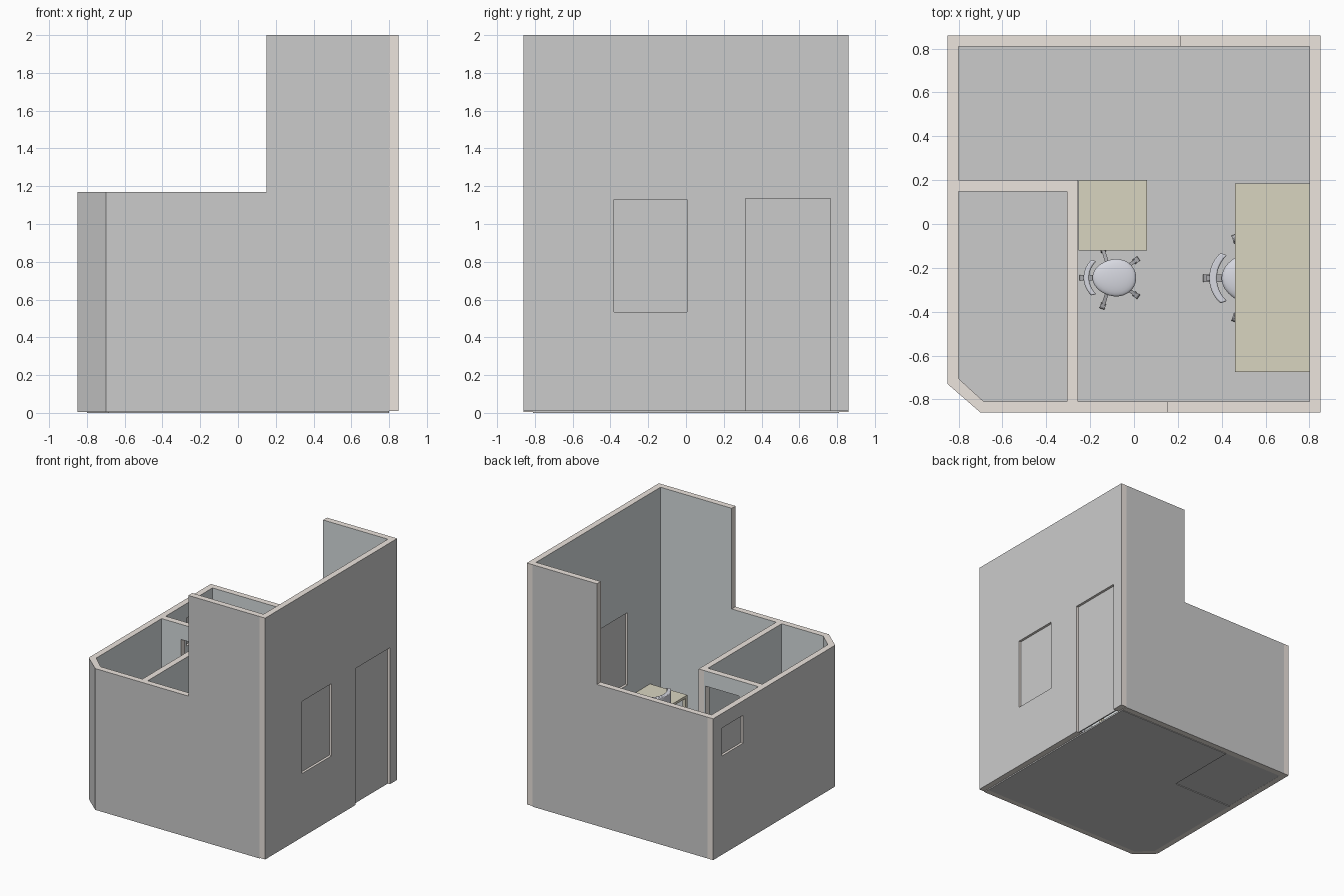
import bpy, bmesh, math
from mathutils import Vector, Matrix

if "Cube" in bpy.data.objects:
    bpy.data.objects.remove(bpy.data.objects["Cube"])


def material(name, r, g, b):
    m = bpy.data.materials.new(name)
    m.diffuse_color = (r, g, b, 1)
    m.use_nodes = True
    m.node_tree.nodes["Principled BSDF"].inputs["Base Color"].default_value = m.diffuse_color
    return m


CORE = material("wall_core", 0.84, 0.78, 0.73)
PAINT = material("outer_paint", 0.7, 0.7, 0.7)
INNER = material("inner_paint", 0.68, 0.72, 0.73)
WOOD = material("table_top", 0.69, 0.66, 0.53)
FABRIC = material("chair_fabric", 0.68, 0.69, 0.75)
FRAME = material("chair_frame", 0.4, 0.4, 0.42)


def finish(name, bm, mat=None):
    bmesh.ops.recalc_face_normals(bm, faces=bm.faces)
    me = bpy.data.meshes.new(name)
    bm.to_mesh(me)
    bm.free()
    ob = bpy.data.objects.new(name, me)
    bpy.context.collection.objects.link(ob)
    if mat:
        me.materials.append(mat)
    return ob


def prism(name, pts, axis, lo, hi, mat=None):
    """Extrude a 2D outline along an axis (y: points are x,z; z: points are x,y)."""
    bm = bmesh.new()
    put = (lambda a, b: (a, lo, b)) if axis == 1 else (lambda a, b: (a, b, lo))
    f = bm.faces.new([bm.verts.new(put(*p)) for p in pts])
    r = bmesh.ops.extrude_face_region(bm, geom=[f])
    move = Vector((0, 0, 0))
    move[axis] = hi - lo
    bmesh.ops.translate(bm, vec=move, verts=[v for v in r["geom"] if isinstance(v, bmesh.types.BMVert)])
    return finish(name, bm, mat)


def box(name, x0, x1, y0, y1, z0, z1, mat=None):
    return prism(name, [(x0, y0), (x1, y0), (x1, y1), (x0, y1)], 2, z0, z1, mat)


def activate(ob):
    bpy.ops.object.select_all(action='DESELECT')
    ob.select_set(True)
    bpy.context.view_layer.objects.active = ob


def cut(ob, *b):
    c = box("cutter", *b)
    c.hide_render = True
    m = ob.modifiers.new("opening", 'BOOLEAN')
    m.operation, m.solver, m.object = 'DIFFERENCE', 'EXACT', c
    activate(ob)
    bpy.ops.object.modifier_apply(modifier="opening")
    bpy.data.objects.remove(c)


def paint(ob, normal, inside=False):
    """Broad faces get paint, edges and reveals show the wall core."""
    me = ob.data
    for m in (CORE, PAINT, INNER):
        me.materials.append(m)
    n = Vector(normal).normalized()
    for p in me.polygons:
        if abs(p.normal.dot(n)) > 0.9:
            p.material_index = 2 if inside or p.normal.dot(p.center) < 0 else 1


# floors
box("main_floor", -0.255, 0.80, -0.81, 0.81, 0, 0.012)
box("back_room_floor", -0.80, -0.255, 0.20, 0.81, 0.006, 0.014)
prism("front_room_floor", [(-0.80, -0.705), (-0.685, -0.81), (-0.255, -0.81), (-0.255, 0.2), (-0.80, 0.2)],
      2, 0, 0.012)

# outer walls
LOW, TOP, Z0 = 1.17, 2.0, 0.005
right = box("right_wall", 0.80, 0.85, -0.86, 0.86, 0.01, TOP)
cut(right, 0.7, 0.95, -0.38, 0.005, 0.535, 1.13)
cut(right, 0.7, 0.95, 0.315, 0.765, -0.1, 1.135)
paint(right, (1, 0, 0))
for name, x0, step, y in (("front_wall", -0.70, 0.15, -0.86), ("back_wall", -0.80, 0.21, 0.81)):
    w = prism(name, [(x0, Z0), (0.80, Z0), (0.80, TOP), (step, TOP), (step, LOW), (x0, LOW)], 1, y, y + 0.05)
    paint(w, (0, 1, 0))
left = prism("left_wall", [(-0.85, -0.73), (-0.80, -0.705), (-0.80, 0.86), (-0.85, 0.86)], 2, Z0, LOW)
cut(left, -0.95, -0.7, 0.47, 0.743, 0.82, 1.05)
paint(left, (1, 0, 0))
corner = prism("corner_wall", [(-0.85, -0.73), (-0.70, -0.86), (-0.685, -0.81), (-0.80, -0.705)], 2, Z0, LOW)
paint(corner, (0.13, 0.15, 0))

# inner walls of the small room
side = box("inner_side_wall", -0.305, -0.255, -0.81, 0.20, 0.012, LOW)
paint(side, (1, 0, 0), True)
inner = box("inner_back_wall", -0.80, -0.305, 0.148, 0.20, 0.012, LOW)
cut(inner, -0.625, -0.318, 0.1, 0.3, -0.1, 1.045)
paint(inner, (0, 1, 0), True)

# door leaf and window panes, set back in the wall
box("entrance_door", 0.82, 0.83, 0.315, 0.765, 0.01, 1.135)
box("right_window_pane", 0.82, 0.83, -0.38, 0.005, 0.535, 1.13)
box("left_window_pane", -0.83, -0.82, 0.47, 0.743, 0.82, 1.05)


def table(name, x0, x1, y0, y1, h):
    box(name + "_top", x0, x1, y0, y1, h - 0.02, h, WOOD)
    t = 0.025
    for i, x in enumerate((x0, x1 - t)):
        for j, y in enumerate((y0, y1 - t)):
            box(f"{name}_leg_{i}{j}", x, x + t, y, y + t, 0.012, h - 0.02, WOOD)


table("small_table", -0.253, 0.06, -0.12, 0.20, 0.43)
table("desk", 0.46, 0.80, -0.675, 0.185, 0.43)


def chair(name, cx, cy, s):
    parts = []
    # seat cushion, narrower towards the back
    bm = bmesh.new()
    bmesh.ops.create_uvsphere(bm, u_segments=28, v_segments=14, radius=1)
    for v in bm.verts:
        v.co = (0.01 + v.co.x * 0.1, v.co.y * (0.085 + 0.008 * v.co.x), 0.22 + v.co.z * 0.02)
    parts.append(finish(name + "_seat", bm, FABRIC))
    # curved backrest
    arc = [math.radians(180 + a) for a in range(-48, 49, 8)]
    pts = [(-0.02 + 0.11 * math.cos(a), 0.11 * math.sin(a)) for a in arc]
    pts += [(-0.005 + 0.1 * math.cos(a), 0.1 * math.sin(a)) for a in reversed(arc)]
    back = prism(name + "_back", pts, 2, 0.27, 0.45, FABRIC)
    bev = back.modifiers.new("round", 'BEVEL')
    bev.width, bev.segments = 0.006, 2
    parts.append(back)
    # back support and column
    parts.append(box(name + "_back_bar", -0.125, -0.112, -0.012, 0.012, 0.205, 0.36, FRAME))
    parts.append(box(name + "_seat_bar", -0.125, 0.0, -0.012, 0.012, 0.195, 0.207, FRAME))
    bm = bmesh.new()
    bmesh.ops.create_cone(bm, cap_ends=True, segments=16, radius1=0.016, radius2=0.012, depth=0.165,
                          matrix=Matrix.Translation((0, 0, 0.118)))
    parts.append(finish(name + "_column", bm, FRAME))
    # five-star base with castors
    for i in range(5):
        leg = prism(f"{name}_foot_{i}", [(0, 0.05), (0.14, 0.03), (0.14, 0.042), (0, 0.068)],
                    1, -0.008, 0.008, FRAME)
        bm = bmesh.new()
        bmesh.ops.create_cone(bm, cap_ends=True, segments=14, radius1=0.014, radius2=0.014, depth=0.024,
                              matrix=Matrix.Translation((0.136, 0, 0.023)) @ Matrix.Rotation(math.pi / 2, 4, 'X'))
        castor = finish(f"{name}_castor_{i}", bm, FRAME)
        for ob in (leg, castor):
            ob.data.transform(Matrix.Rotation(math.radians(36 + 72 * i), 4, 'Z'))
            parts.append(ob)
    for ob in parts:
        ob.data.transform(Matrix.Translation((cx, cy, 0.012 * (1 - s))) @ Matrix.Scale(s, 4))
        activate(ob)
        bpy.ops.object.shade_smooth_by_angle(angle=math.radians(35))


chair("small_chair", -0.1, -0.245, 1.0)
chair("desk_chair", 0.525, -0.247, 1.4)
